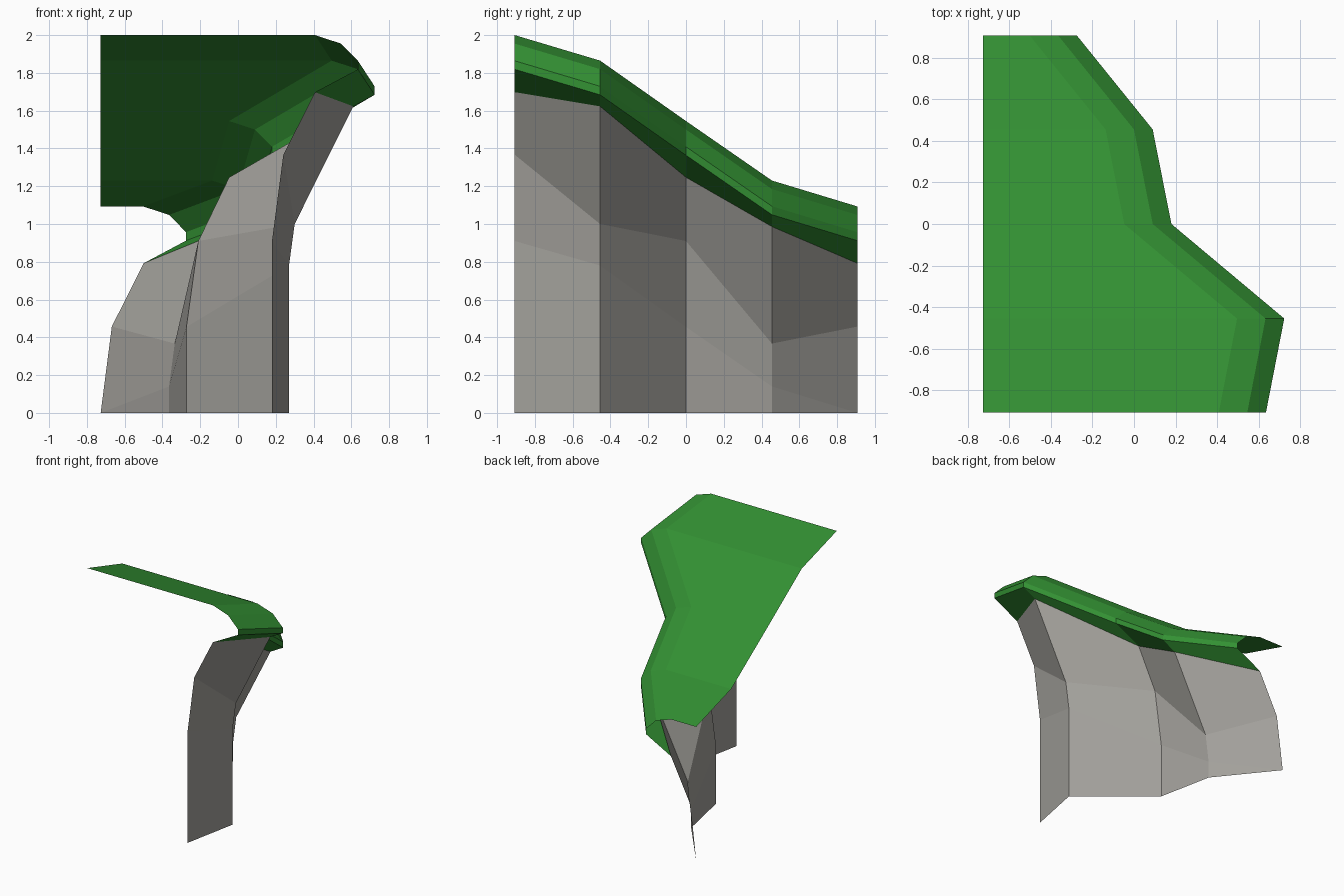
import bpy
import bmesh

cube = bpy.data.objects.get("Cube")
if cube:
    bpy.data.objects.remove(cube, do_unlink=True)


def material(name, rgb):
    mat = bpy.data.materials.new(name)
    mat.use_nodes = True
    mat.diffuse_color = (*rgb, 1)
    mat.node_tree.nodes["Principled BSDF"].inputs["Base Color"].default_value = (*rgb, 1)
    return mat


def loft(name, sections, mat):
    """Open flat-shaded sheet through (x, z) sections spread along y."""
    bm = bmesh.new()
    rows = [[bm.verts.new((x, y, z)) for x, z in section]
            for y, section in zip(STATIONS, sections)]
    for a, b in zip(rows, rows[1:]):
        for k in range(len(a) - 1):
            bm.faces.new((a[k], a[k + 1], b[k + 1], b[k]))
    # Collapse the lower back corner, where the last stone row meets the base
    bmesh.ops.remove_doubles(bm, verts=bm.verts[:], dist=0.001)
    mesh = bpy.data.meshes.new(name)
    bm.to_mesh(mesh)
    bm.free()
    mesh.materials.append(mat)
    obj = bpy.data.objects.new(name, mesh)
    bpy.context.collection.objects.link(obj)
    return obj


grass = material("grass green", (0.033, 0.28, 0.033))
stone = material("grey stone", (0.36, 0.35, 0.325))

STATIONS = (-0.907, -0.455, 0, 0.455, 0.907)
INNER_EDGE = -0.727

# Outermost lip x and ground height z at each station
LIPS = ((0.635, 2.0), (0.723, 1.865), (0.18, 1.545), (0.09, 1.23), (-0.275, 1.093))

# Rounded lip: offsets from the outermost x and ground height
LIP_PROFILE = ((-0.227, 0), (-0.09, -0.045), (0, -0.136), (0, -0.181))

# Cliff face, from under the lip down to the base
CLIFF = (
    ((0.408, 1.698), (0.24, 1.367), (0.18, 0.91), (0.18, 0)),
    ((0.61, 1.623), (0.3, 1.0), (0.27, 0.78), (0.27, 0)),
    ((-0.047, 1.247), (-0.21, 0.91), (-0.273, 0.455), (-0.273, 0)),
    ((-0.025, 0.986), (-0.335, 0.367), (-0.365, 0.14), (-0.365, 0)),
    ((-0.5, 0.792), (-0.668, 0.457), (-0.727, 0), (-0.727, 0)),
)

# Grassy slope with the overhanging lip and its underside
turf = [[(INNER_EDGE, z)] + [(x + dx, z + dz) for dx, dz in LIP_PROFILE] + [face[0]]
        for (x, z), face in zip(LIPS, CLIFF)]
loft("grass_top", turf, grass)

# Stone wall beneath the turf
loft("cliff_wall", CLIFF, stone)
